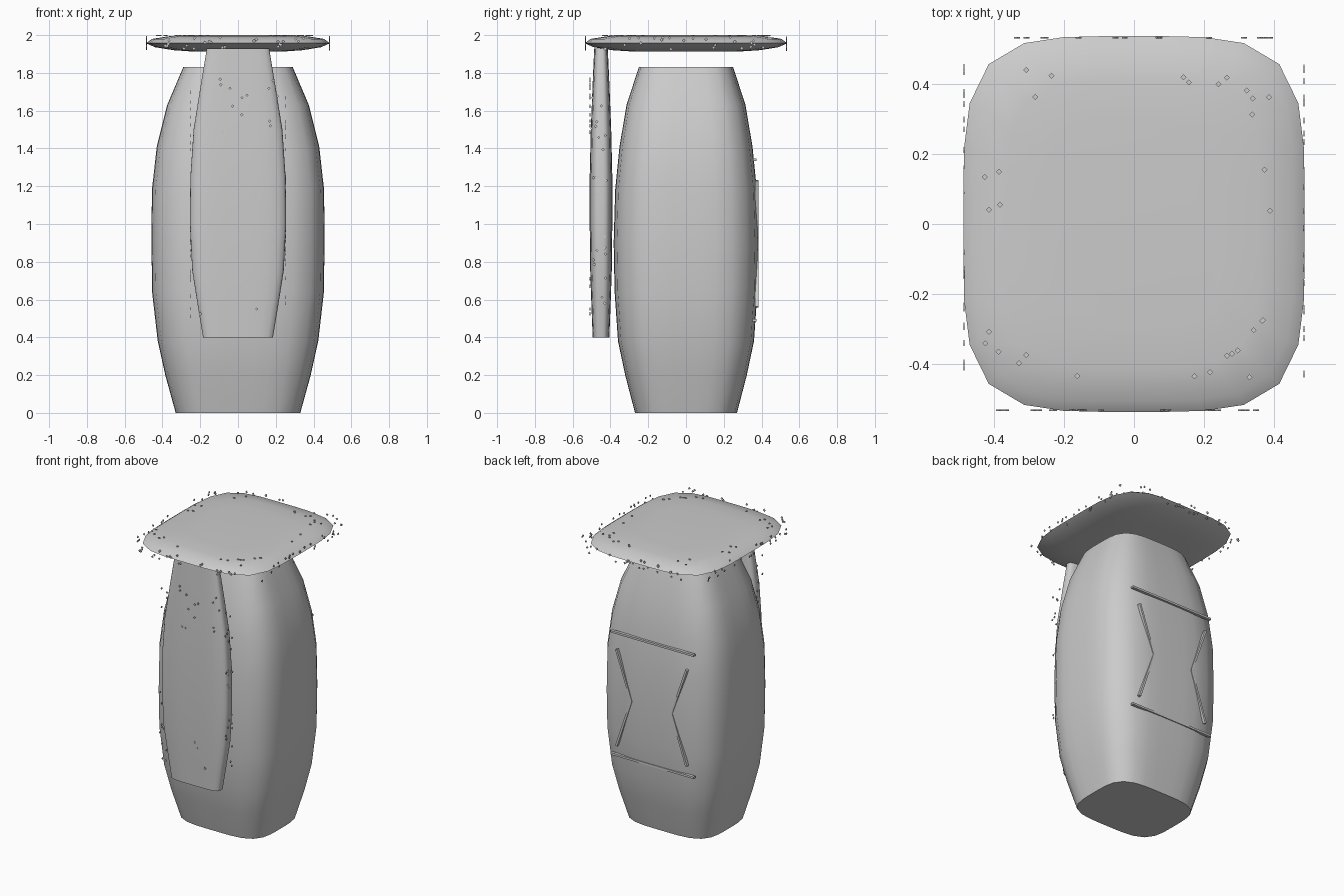
import bpy, bmesh, math, random
from mathutils import Matrix, Vector

if "Cube" in bpy.data.objects:
    bpy.data.objects.remove(bpy.data.objects["Cube"])

random.seed(4)


def finish(name, bm, smooth=True):
    bmesh.ops.recalc_face_normals(bm, faces=bm.faces)
    me = bpy.data.meshes.new(name)
    bm.to_mesh(me)
    bm.free()
    ob = bpy.data.objects.new(name, me)
    bpy.context.collection.objects.link(ob)
    if smooth:
        bpy.ops.object.select_all(action='DESELECT')
        ob.select_set(True)
        bpy.context.view_layer.objects.active = ob
        bpy.ops.object.shade_smooth_by_angle(angle=math.radians(40))
    return ob


def loft(name, rings, cy=0.0, n=4.0, seg=32):
    """Stack rounded-square rings given as (z, half width, half depth)."""
    bm = bmesh.new()
    loops = []
    for z, a, b in rings:
        loop = []
        for i in range(seg):
            t = 2 * math.pi * i / seg
            c, s = math.cos(t), math.sin(t)
            r = (abs(c) ** n + abs(s) ** n) ** (-1 / n)
            loop.append(bm.verts.new((a * r * c, cy + b * r * s, z)))
        loops.append(loop)
    for lo, hi in zip(loops, loops[1:]):
        for i in range(seg):
            j = (i + 1) % seg
            bm.faces.new((lo[i], lo[j], hi[j], hi[i]))
    bm.faces.new(loops[0][::-1])
    bm.faces.new(loops[-1])
    return finish(name, bm)


# Main body, front slab and flat cap
loft("body", [(0, .33, .27), (.2, .385, .322), (.38, .425, .36), (.64, .455, .378),
              (.9, .458, .383), (1.18, .456, .375), (1.41, .43, .352),
              (1.63, .375, .315), (1.83, .29, .25)])
loft("front_slab", [(.4, .185, .044), (.55, .21, .05), (.75, .242, .057), (1.0, .255, .06),
                    (1.25, .252, .06), (1.5, .235, .054), (1.75, .195, .044),
                    (1.93, .165, .036)], cy=-.45)
loft("cap", [(1.913, .24, .28), (1.92, .34, .39), (1.936, .44, .49), (1.957, .487, .536),
             (1.98, .455, .505), (1.995, .36, .41), (2.0, .25, .29)], n=4.3)

# Thin raised strips on the back
strips = bmesh.new()


def strip(p, q, y):
    p, q = Vector((p[0], y, p[1])), Vector((q[0], y, q[1]))
    d = q - p
    mat = (Matrix.Translation((p + q) / 2)
           @ Matrix.Rotation(math.atan2(-d.z, d.x), 4, 'Y')
           @ Matrix.Diagonal((d.length, .02, .014, 1)))
    bmesh.ops.create_cube(strips, size=1, matrix=mat)


strip((-.32, 1.34), (.32, 1.34), .364)
strip((-.32, .49), (.32, .49), .363)
for s in (-1, 1):
    strip((s * .27, 1.23), (s * .155, .9), .374)
    strip((s * .155, .9), (s * .27, .56), .374)
finish("back_strips", strips, smooth=False)

# Tiny diamond flakes scattered over the boxes around the cap and the slab
flakes = bmesh.new()


def flake(x, y, z, axis):
    size = [.012, .012, .012]
    size[axis] = .004
    mat = (Matrix.Translation((x, y, z))
           @ Matrix.Rotation(math.pi / 4, 4, 'XYZ'[axis])
           @ Matrix.Diagonal((*size, 1)))
    bmesh.ops.create_cube(flakes, size=1, matrix=mat)


rnd = random.uniform
for s in (-1, 1):
    for _ in range(26):
        flake(s * .485, rnd(-.45, .45), rnd(1.925, 1.99), 0)
        flake(rnd(-.4, .4), s * .532, rnd(1.925, 1.99), 1)
        flake(s * .253, rnd(-.5, -.41), rnd(.5, 1.7), 0)
    for _ in range(8):
        flake(s * rnd(.3, .43), rnd(-.4, .4), 1.998, 2)
        flake(rnd(-.35, .35), s * rnd(.36, .44), 1.998, 2)
for _ in range(14):
    flake(rnd(-.1, .21), -.508, rnd(1.43, 1.78), 1)
for x, z in ((.02, .71), (.04, .67), (-.2, .525), (.1, .55)):
    flake(x, -.508, z, 1)
finish("flakes", flakes, smooth=False)
